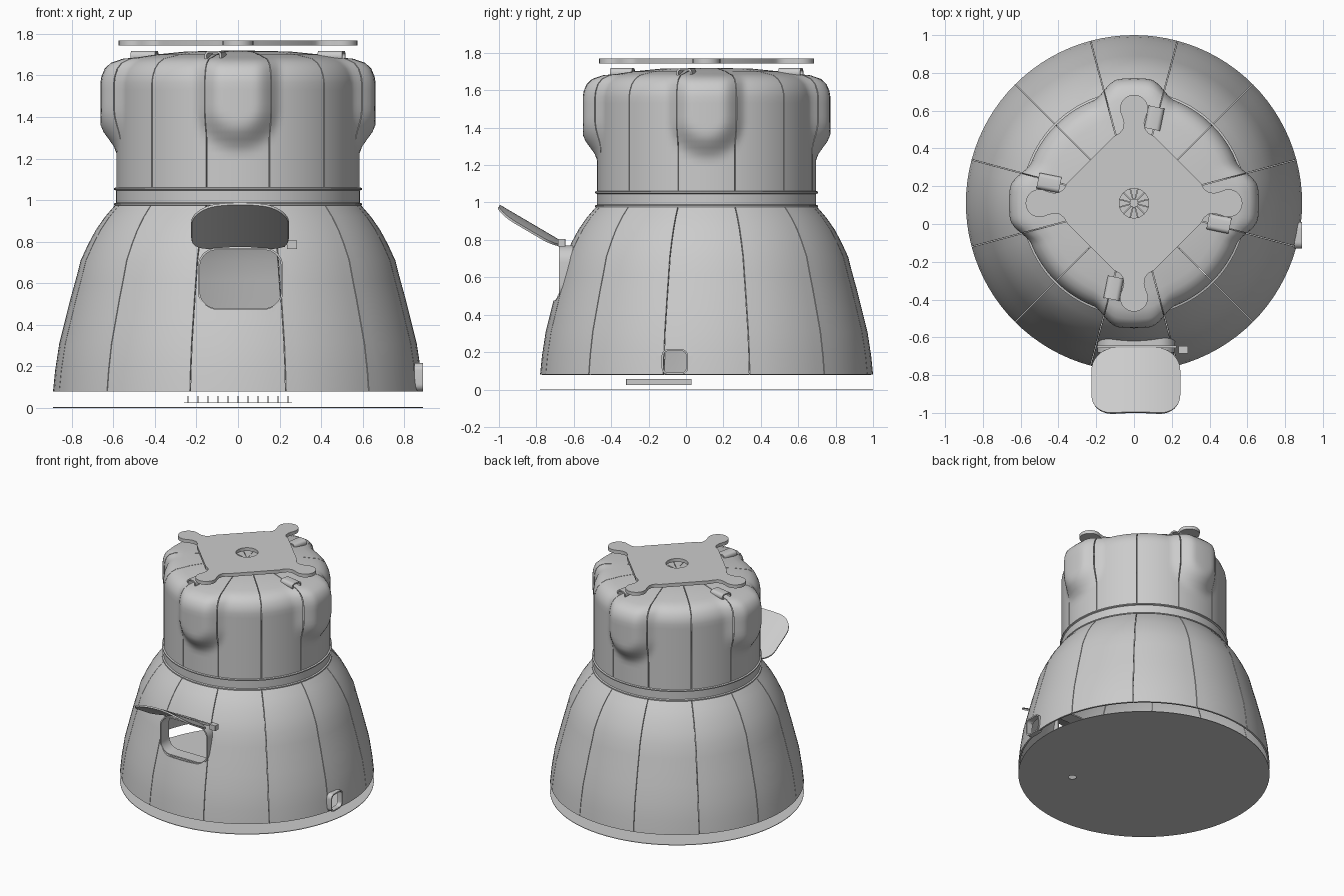
import bpy, bmesh, math
from mathutils import Matrix, Vector, Euler

cube = bpy.data.objects.get("Cube")
if cube:
    bpy.data.objects.remove(cube)

CY = 0.11          # body axis sits slightly behind the origin
STEP = math.radians(30)


def material(name, colour):
    m = bpy.data.materials.new(name)
    m.use_nodes = True
    m.diffuse_color = (*colour, 1)
    m.node_tree.nodes["Principled BSDF"].inputs["Base Color"].default_value = (*colour, 1)
    return m


GREY = material("light grey", (0.6, 0.6, 0.6))


def add(name, mesh, angle=35):
    mesh.materials.clear()
    mesh.materials.append(GREY)
    mesh.shade_smooth()
    mesh.set_sharp_from_angle(angle=math.radians(angle))
    ob = bpy.data.objects.new(name, mesh)
    bpy.context.collection.objects.link(ob)
    return ob


def bake(ob):
    """Replace the object's mesh with its modified result."""
    dg = bpy.context.evaluated_depsgraph_get()
    mesh = bpy.data.meshes.new_from_object(ob.evaluated_get(dg))
    ob.modifiers.clear()
    ob.data = mesh
    mesh.set_sharp_from_angle(angle=math.radians(35))


def from_bmesh(name, bm):
    mesh = bpy.data.meshes.new(name)
    bm.to_mesh(mesh)
    bm.free()
    return add(name, mesh)


def skin(bm, rows):
    grid = [[bm.verts.new(p) for p in row] for row in rows]
    for a, b in zip(grid, grid[1:]):
        for i in range(len(a) - 1):
            bm.faces.new((a[i], a[i + 1], b[i + 1], b[i]))


def smooth(a, b, v):
    t = min(1, max(0, (v - a) / (b - a)))
    return t * t * (3 - 2 * t)


def thicken(ob, t):
    mod = ob.modifiers.new("thickness", "SOLIDIFY")
    mod.thickness, mod.offset = t, -1
    bake(ob)


def bulge(r, z, th):
    """Four rounded swellings around the upper body."""
    off = (th + math.pi / 4) % (math.pi / 2) - math.pi / 4
    d = math.hypot(r * off, max(0, 1.44 - z))
    return 0.077 * (1 - smooth(0.07, 0.22, d)) * smooth(0.42, 0.56, r)


def gores(name, profile, cuts, swell=False):
    """Twelve revolved panels with fine gaps between them."""
    bm = bmesh.new()
    for k in range(12):
        start = (k - 0.5) * STEP
        rows = []
        for r, z in profile:
            row = []
            gap = min(0.002 / r, 0.05)
            for i in range(cuts + 1):
                th = start + gap + (STEP - 2 * gap) * i / cuts
                q = r + (bulge(r, z, th) if swell else 0)
                row.append((q * math.cos(th), CY + q * math.sin(th), z))
            rows.append(row)
        skin(bm, rows)
    ob = from_bmesh(name, bm)
    thicken(ob, 0.012)
    return ob


def circle(r, n=64, x=0, y=0):
    return [(x + r * math.cos(i * math.tau / n), y + r * math.sin(i * math.tau / n)) for i in range(n)]


def rounded(w, h, r, n=8):
    pts = []
    for q, (sx, sy) in enumerate(((1, 1), (-1, 1), (-1, -1), (1, -1))):
        for i in range(n + 1):
            a = (q + i / n) * math.pi / 2
            pts.append((sx * (w / 2 - r) + r * math.cos(a), sy * (h / 2 - r) + r * math.sin(a)))
    return pts


def extrude(name, loops, depth, loc, rot=(0, 0, 0)):
    """Flat outline with holes, extruded to the given depth."""
    cu = bpy.data.curves.new(name, "CURVE")
    cu.dimensions, cu.fill_mode, cu.extrude = "2D", "BOTH", depth / 2
    for pts in loops:
        s = cu.splines.new("POLY")
        s.points.add(len(pts) - 1)
        for p, (x, y) in zip(s.points, pts):
            p.co = (x, y, 0, 1)
        s.use_cyclic_u = True
    tmp = bpy.data.objects.new(name, cu)
    bpy.context.collection.objects.link(tmp)
    dg = bpy.context.evaluated_depsgraph_get()
    mesh = bpy.data.meshes.new_from_object(tmp.evaluated_get(dg))
    bpy.data.objects.remove(tmp)
    bm = bmesh.new()
    bm.from_mesh(mesh)
    bmesh.ops.remove_doubles(bm, verts=bm.verts, dist=1e-5)
    bmesh.ops.recalc_face_normals(bm, faces=bm.faces)
    bm.to_mesh(mesh)
    bm.free()
    mesh.transform(Matrix.Translation(loc) @ Euler(rot).to_matrix().to_4x4())
    return add(name, mesh)


def box(name, size, loc):
    return extrude(name, [rounded(size[0], size[1], 0.001, 1)], size[2], loc)


# Bell-shaped lower shell, open underneath
lower = gores("lower_shell", [(0.89, 0.08), (0.88, 0.18), (0.86, 0.31), (0.83, 0.43), (0.805, 0.53),
                              (0.78, 0.62), (0.757, 0.71), (0.72, 0.79), (0.685, 0.855),
                              (0.64, 0.92), (0.588, 0.98)], 8)

# Upper shell with four swellings and a shallow domed top
upper = [(0.585, 1.055 + 0.034 * i) for i in range(16)]
upper += [(0.58, 1.595), (0.565, 1.632), (0.54, 1.66), (0.505, 1.68), (0.46, 1.688),
          (0.4, 1.7), (0.25, 1.715), (0.02, 1.72)]
gores("upper_shell", upper, 16, True)

# Collar with two fine lips
bm = bmesh.new()
collar = [(0.583, 0.972), (0.596, 0.976), (0.596, 0.984), (0.586, 0.988),
          (0.586, 1.046), (0.596, 1.05), (0.596, 1.058), (0.583, 1.062)]
skin(bm, [[(r * math.cos(i * math.tau / 96), CY + r * math.sin(i * math.tau / 96), z)
           for i in range(97)] for r, z in collar])
bmesh.ops.remove_doubles(bm, verts=bm.verts, dist=1e-5)
thicken(from_bmesh("collar", bm), 0.01)

# Hatch and side port: cut the shell, then line the openings
FRONT, SIDE = (math.pi / 2, 0, 0), (math.pi / 2, 0, math.pi / 2)
openings = [("hatch", 0.41, 0.30, 0.09, (0.012, -0.63, 0.62), FRONT, 0.1),
            ("side_port", 0.14, 0.136, 0.035, (0.87, -0.06, 0.148), SIDE, 0.04)]
for name, w, h, r, loc, rot, depth in openings:
    cutter = extrude(name + "_cutter", [rounded(w - 0.01, h - 0.01, r)], 0.4, loc, rot)
    cutter.hide_render = True
    mod = lower.modifiers.new("cut", "BOOLEAN")
    mod.operation, mod.solver, mod.object = "DIFFERENCE", "EXACT", cutter
    bake(lower)
    bpy.data.objects.remove(cutter)
    extrude(name + "_frame", [rounded(w, h, r), rounded(w - 0.02, h - 0.02, r - 0.01)], depth, loc, rot)

# Curved hatch lid, swung open
hinge, along, normal = Vector((0.01, -0.65, 0.785)), Vector((0, -0.862, 0.507)), Vector((0, 0.507, 0.862))
LENGTH, HALF, CORNER = 0.4, 0.235, 0.12
rows = []
for j in range(25):
    s = LENGTH * (1 - math.cos(math.pi * j / 24)) / 2
    e = min(s, LENGTH - s, CORNER)
    w = HALF - CORNER + math.sqrt(max(0, CORNER ** 2 - (CORNER - e) ** 2))
    row = []
    for i in range(17):
        x = w * (1 - i / 8)
        row.append(hinge + Vector((x, 0, 0)) + along * s - normal * 0.035 * (x / HALF) ** 2)
    rows.append(row)
bm = bmesh.new()
skin(bm, rows)
bmesh.ops.recalc_face_normals(bm, faces=bm.faces)
if sum(f.normal.z for f in bm.faces) < 0:
    bmesh.ops.reverse_faces(bm, faces=bm.faces)
thicken(from_bmesh("hatch_lid", bm), 0.012)
box("hinge_bar", (0.42, 0.014, 0.014), (0.015, -0.65, 0.782))
box("hinge_motor", (0.05, 0.04, 0.04), (0.26, -0.665, 0.785))

# Mounting plate: a diamond with four rounded lugs and a centre hole
side = [(0.355, 0.105), (0.372, 0.075), (0.395, 0.058), (0.425, 0.054), (0.45, 0.06)]
lug = [(0.5 + 0.074 * math.cos(a), 0.074 * math.sin(a))
       for a in (math.radians(120 - 15 * i) for i in range(17))]
corner = [(d, -t) for d, t in side] + lug[::-1] + side[::-1]
outline = []
for k in range(4):
    c, s = round(math.cos(k * math.pi / 2)), round(math.sin(k * math.pi / 2))
    outline += [(d * c - t * s, d * s + t * c) for d, t in corner]
extrude("mounting_plate", [outline, circle(0.078, 32)], 0.026, (0, CY, 1.756))

# Four short tubes poking out beside the lugs
for k in range(4):
    turn = Matrix.Rotation(k * math.pi / 2, 3, "Z")
    loc = turn @ Vector((0.45, -0.108, 1.693)) + Vector((0, CY, 0))
    extrude("outlet_tube_%d" % (k + 1), [rounded(0.085, 0.05, 0.022, 4), rounded(0.065, 0.03, 0.014, 4)],
            0.12, loc, (math.pi / 2, 0, math.pi / 2 + k * math.pi / 2 - 0.2))

# Thin ground disc with a small drain hole
extrude("base_disc", [circle(0.89, 96), circle(0.028, 20, 0.36, -0.36)], 0.004, (0, CY, 0.002))

# Finned tray between disc and shell
box("tray", (0.52, 0.35, 0.004), (0, -0.145, 0.025))
for i in range(11):
    box("tray_fin_%d" % (i + 1), (0.004, 0.35, 0.032), (0.048 * (i - 5), -0.145, 0.041))
